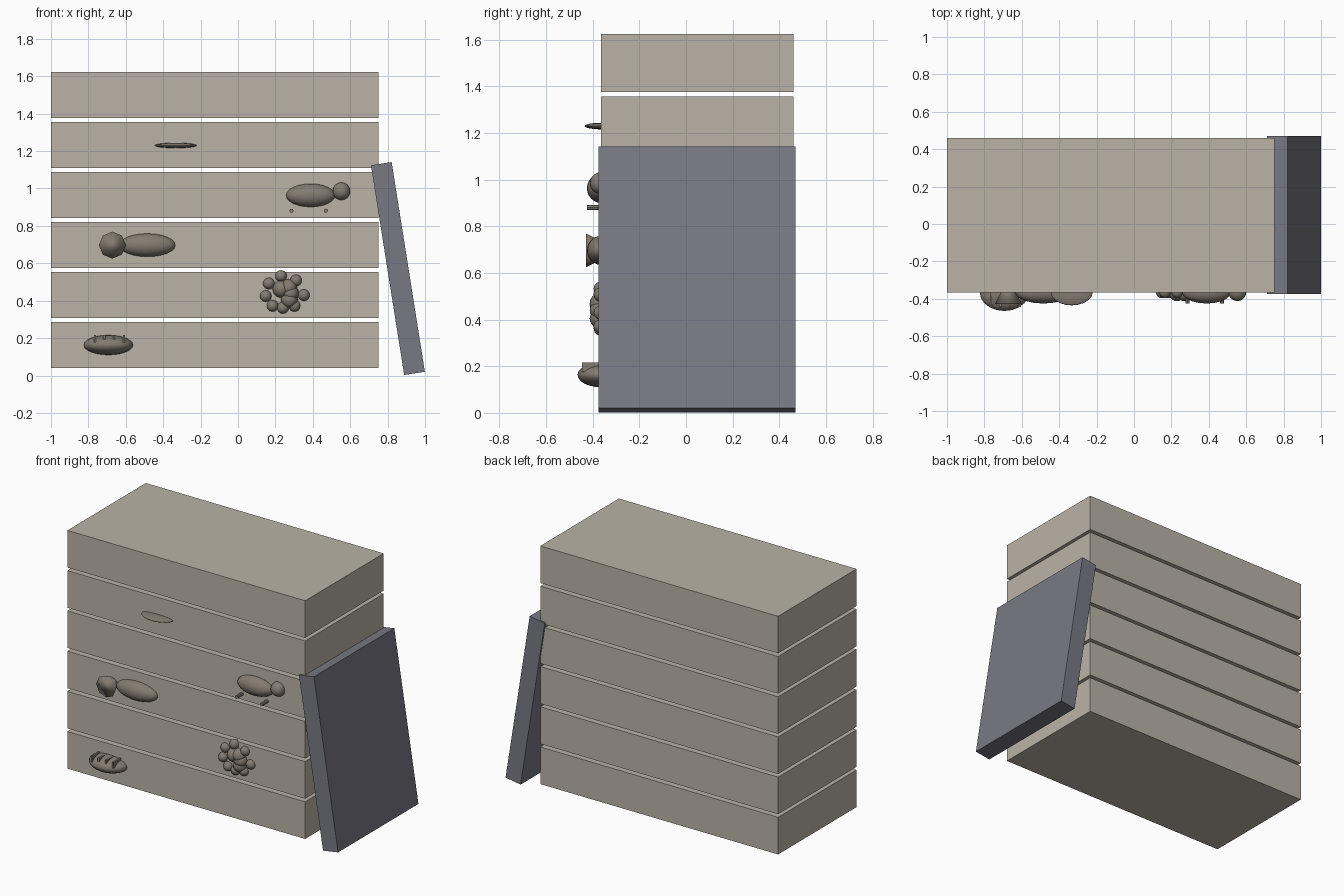
import bpy
from math import radians

cube = bpy.data.objects.get("Cube")
if cube:
    bpy.data.objects.remove(cube, do_unlink=True)


def material(name, rgb):
    m = bpy.data.materials.new(name)
    m.use_nodes = True
    m.diffuse_color = (*rgb, 1)
    m.node_tree.nodes["Principled BSDF"].inputs["Base Color"].default_value = (*rgb, 1)
    return m


stone = material("pale stone", (0.49, 0.45, 0.38))
slate = material("blue grey slate", (0.19, 0.19, 0.23))
fossil = material("dark fossil", (0.23, 0.20, 0.165))
FRONT = -0.365  # front face of the stone layers


def finish(name, mat, scale=(1, 1, 1), smooth=False):
    ob = bpy.context.object
    ob.name = name
    ob.scale = scale
    ob.data.materials.append(mat)
    if smooth:
        bpy.ops.object.shade_smooth()
    return ob


def box(name, mat, centre, size, tilt=0):
    bpy.ops.mesh.primitive_cube_add(size=1, location=centre, rotation=(0, tilt, 0))
    return finish(name, mat, size)


def blob(name, x, z, rx, ry, rz):
    """Ellipsoid half sunk into the front face."""
    bpy.ops.mesh.primitive_uv_sphere_add(segments=20, ring_count=12, radius=1,
                                         location=(x, FRONT, z))
    return finish(name, fossil, (rx, ry, rz), True)


# Stack of six stone layers with open gaps
for i in range(6):
    box(f"stone_layer_{i + 1}", stone, (-0.125, 0.0475, 0.163 + 0.2675 * i),
        (1.75, 0.825, 0.247))

# Slab leaning against the stack
box("leaning_slab", slate, (0.855, 0.0475, 0.572), (0.112, 0.845, 1.135), radians(-9))

# Ribbed shell in the bottom layer
blob("ribbed_shell_body", -0.693, 0.163, 0.132, 0.1, 0.053)
for x in (-0.765, -0.715, -0.663, -0.61):
    box("ribbed_shell_rib", fossil, (x, FRONT - 0.03, 0.196), (0.012, 0.1, 0.04))

# Spiral shell: an outer ring of beads and an inner coil
outer = [(0.23, 0.532), (0.31, 0.508), (0.352, 0.43), (0.302, 0.372),
         (0.24, 0.362), (0.185, 0.373), (0.148, 0.425), (0.165, 0.492)]
for x, z in outer:
    blob("spiral_shell_bead", x, z, 0.031, 0.031, 0.031)
for x, z in [(0.23, 0.462), (0.28, 0.44), (0.275, 0.405), (0.27, 0.47)]:
    blob("spiral_shell_core", x, z, 0.045, 0.048, 0.045)

# Fish with a flared eight-sided tail
blob("fish_body", -0.485, 0.697, 0.15, 0.06, 0.062)
bpy.ops.mesh.primitive_cone_add(vertices=8, radius1=0.072, radius2=0, depth=0.14,
                                location=(-0.672, FRONT + 0.007, 0.697),
                                rotation=(radians(-90), 0, 0))
finish("fish_tail", fossil, smooth=True)

# Small animal with a round head and two peg feet
blob("animal_body", 0.388, 0.963, 0.131, 0.06, 0.062)
blob("animal_head", 0.553, 0.985, 0.047, 0.047, 0.047)
for x in (0.286, 0.47):
    bpy.ops.mesh.primitive_cylinder_add(vertices=8, radius=0.011, depth=0.12,
                                        location=(x, FRONT, 0.881),
                                        rotation=(radians(90), 0, 0))
    finish("animal_foot", fossil, smooth=True)
    bpy.ops.object.shade_smooth_by_angle()

# Thin leaf
blob("leaf", -0.333, 1.23, 0.112, 0.07, 0.014)
